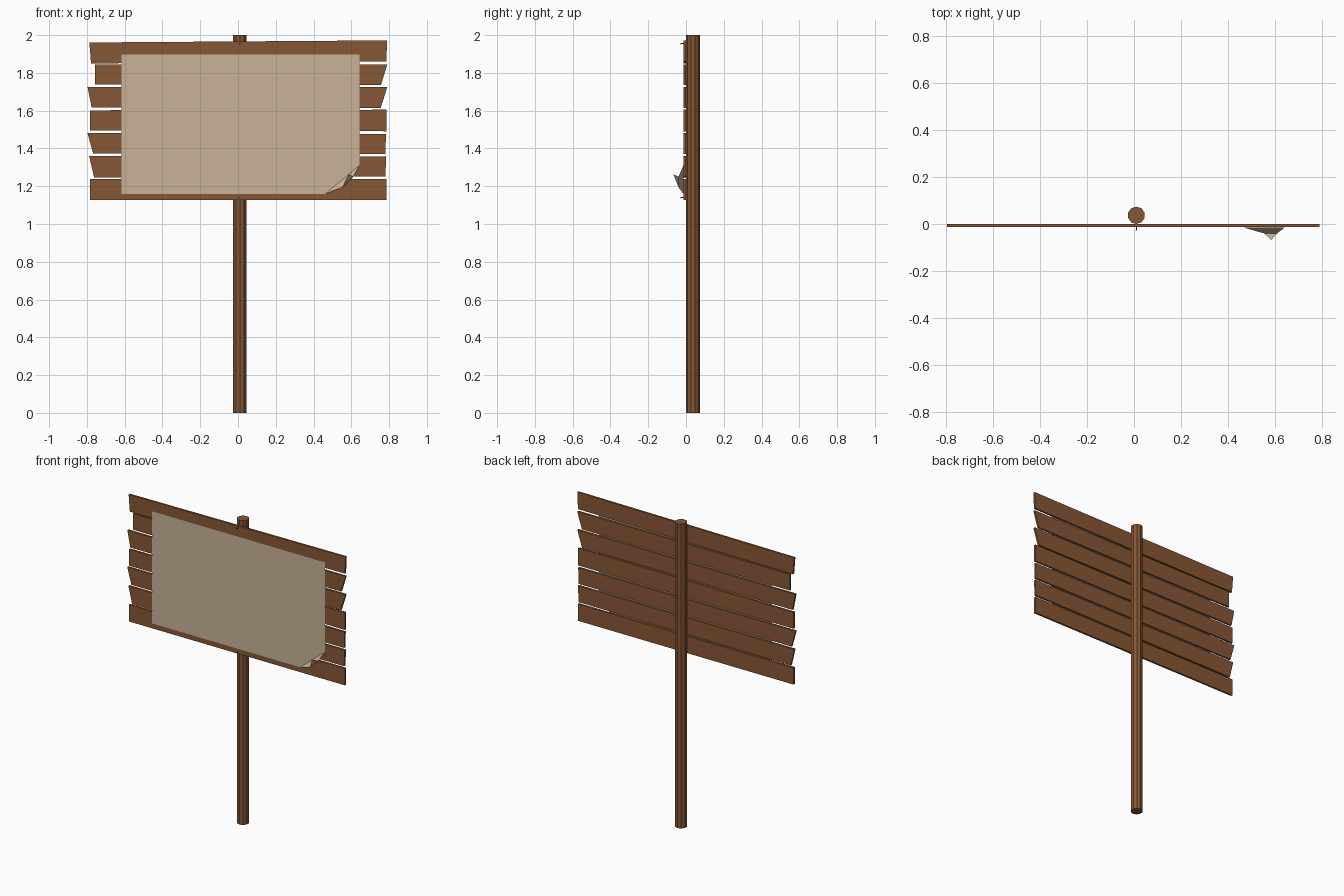
import bpy, bmesh
from math import radians
from mathutils import Matrix

if "Cube" in bpy.data.objects:
    bpy.data.objects.remove(bpy.data.objects["Cube"])


def material(name, color):
    m = bpy.data.materials.new(name)
    m.diffuse_color = (*color, 1)
    m.use_nodes = True
    m.node_tree.nodes["Principled BSDF"].inputs["Base Color"].default_value = m.diffuse_color
    return m


wood = material("wood", (0.24, 0.095, 0.035))
paper = material("paper", (0.58, 0.45, 0.31))
iron = material("iron", (0.08, 0.06, 0.05))


def add_object(name, bm, mat):
    mesh = bpy.data.meshes.new(name)
    bm.to_mesh(mesh)
    bm.free()
    mesh.materials.append(mat)
    ob = bpy.data.objects.new(name, mesh)
    bpy.context.collection.objects.link(ob)
    return ob


def sheet(name, points, faces, mat):
    bm = bmesh.new()
    vs = [bm.verts.new(p) for p in points]
    for f in faces:
        bm.faces.new([vs[i] for i in f])
    return add_object(name, bm, mat)


# Ten-sided post
bm = bmesh.new()
bmesh.ops.create_cone(bm, cap_ends=True, segments=10, radius1=0.037, radius2=0.037,
                      depth=2, matrix=Matrix.Translation((0.01, 0.037, 1))
                      @ Matrix.Rotation(radians(90), 4, 'Z'))
bmesh.ops.rotate(bm, verts=bm.verts, cent=(0.01, 0.037, 1),
                 matrix=Matrix.Rotation(radians(-90), 3, 'Z'))
add_object("post", bm, wood)

# Uneven planks: (x, z) of top left, bottom left, bottom right, top right
planks = [
    ((-.787, 1.961), (-.778, 1.850), (.785, 1.861), (.790, 1.972)),
    ((-.756, 1.844), (-.756, 1.738), (.757, 1.736), (.790, 1.844)),
    ((-.796, 1.724), (-.775, 1.616), (.755, 1.613), (.790, 1.724)),
    ((-.783, 1.602), (-.783, 1.494), (.785, 1.491), (.785, 1.605)),
    ((-.797, 1.482), (-.767, 1.373), (.781, 1.371), (.783, 1.477)),
    ((-.788, 1.360), (-.762, 1.247), (.780, 1.251), (.785, 1.358)),
    ((-.783, 1.238), (-.783, 1.127), (.785, 1.127), (.785, 1.238)),
]
for n, outline in enumerate(planks, 1):
    pts = [(x, -0.012, z) for x, z in outline] + [(x, 0.001, z) for x, z in outline]
    faces = [(0, 1, 2, 3), (7, 6, 5, 4)]
    faces += [(i, i + 4, (i + 1) % 4 + 4, (i + 1) % 4) for i in range(4)]
    sheet(f"plank_{n}", pts, faces, wood)

# Paper notice with its lower right corner curling forward
y = -0.014
sheet("paper_notice", [
    (-.616, y, 1.897), (-.616, y, 1.16), (.463, y, 1.16), (.643, y, 1.31), (.643, y, 1.897),
    (.555, -.040, 1.195), (.610, -.040, 1.250), (.585, -.068, 1.265)],
    [(0, 1, 2, 3, 4), (2, 5, 6, 3), (5, 7, 6)], paper)

# Nails above and below the paper
for label, z in (("top", 1.955), ("bottom", 1.14)):
    bm = bmesh.new()
    for r, depth, yc in ((0.002, 0.016, -0.018), (0.004, 0.003, -0.027)):
        bmesh.ops.create_cone(bm, cap_ends=True, segments=6, radius1=r, radius2=r, depth=depth,
                              matrix=Matrix.Translation((0.01, yc, z))
                              @ Matrix.Rotation(radians(90), 4, 'X'))
    add_object(f"{label}_nail", bm, iron)
